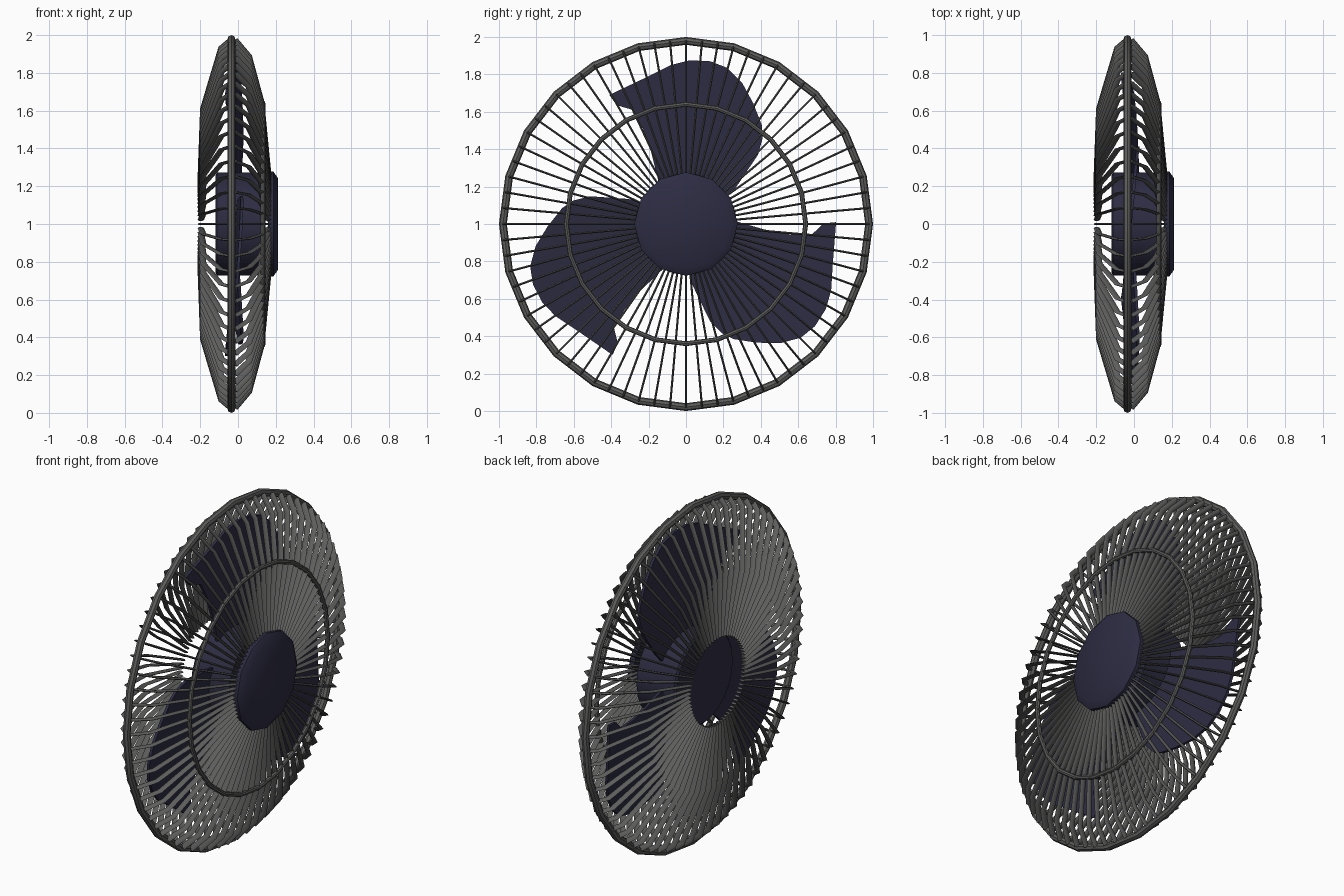
import bpy, bmesh, math
from mathutils import Matrix, Vector

if "Cube" in bpy.data.objects:
    bpy.data.objects.remove(bpy.data.objects["Cube"])

CENTRE = Vector((0, 0, 1))


def material(name, col):
    m = bpy.data.materials.new(name)
    m.diffuse_color = (*col, 1)
    m.use_nodes = True
    m.node_tree.nodes["Principled BSDF"].inputs["Base Color"].default_value = m.diffuse_color
    return m


wire_mat = material("dark_grey_wire", (0.11, 0.11, 0.108))
navy_mat = material("navy_plastic", (0.026, 0.025, 0.055))


def finish(name, bm, mat, angle=35):
    bmesh.ops.recalc_face_normals(bm, faces=bm.faces)
    me = bpy.data.meshes.new(name)
    bm.to_mesh(me)
    bm.free()
    me.materials.append(mat)
    ob = bpy.data.objects.new(name, me)
    ob.location = CENTRE
    bpy.context.collection.objects.link(ob)
    bpy.ops.object.select_all(action='DESELECT')
    ob.select_set(True)
    bpy.context.view_layer.objects.active = ob
    bpy.ops.object.shade_smooth_by_angle(angle=math.radians(angle))
    return ob


def lathe(name, profile, sides, mat, closed=False):
    """Spin (x, radius) points around the x axis."""
    bm = bmesh.new()
    vs = [bm.verts.new((x, 0, r)) for x, r in profile]
    es = [bm.edges.new(p) for p in zip(vs, vs[1:])]
    if closed:
        es.append(bm.edges.new((vs[-1], vs[0])))
    bmesh.ops.spin(bm, geom=vs + es, cent=(0, 0, 0), axis=(1, 0, 0),
                   angle=math.tau, steps=sides, use_duplicate=False)
    bmesh.ops.remove_doubles(bm, verts=bm.verts, dist=1e-4)
    return finish(name, bm, mat)


def ring(name, x, radius, tube, sides):
    pts = [(x + tube * math.cos(i * math.tau / 8), radius + tube * math.sin(i * math.tau / 8))
           for i in range(8)]
    lathe(name, pts, sides, wire_mat, closed=True)


def wires(name, profile, outward, count=72, width=0.013, depth=0.034):
    """Sweep a narrow, deep oval rib along an (x, radius) path, repeated around x.
    outward is the x direction of the cage's outside; the path is 0.009 below the outer edge."""
    bm = bmesh.new()
    pts = [Vector((x, 0, r)) for x, r in profile]
    side = Vector((0, 1, 0))
    for k in range(count):
        rot = Matrix.Rotation(k * math.tau / count, 3, 'X')
        loops = []
        for i, p in enumerate(pts):
            t = (pts[min(i + 1, len(pts) - 1)] - pts[max(i - 1, 0)]).normalized()
            up = t.cross(side)
            if up.x * outward < 0:
                up = -up
            mid = p + up * (0.009 - depth / 2)
            loops.append([bm.verts.new(rot @ (mid + side * (math.sin(a) * width / 2)
                                              + up * (math.cos(a) * depth / 2)))
                          for a in (j * math.tau / 6 for j in range(6))])
        for a, b in zip(loops, loops[1:]):
            for j in range(6):
                bm.faces.new((a[j], a[(j + 1) % 6], b[(j + 1) % 6], b[j]))
        bm.faces.new(loops[0])
        bm.faces.new(loops[-1])
    finish(name, bm, wire_mat, 65)


# Wire cage
ring("outer_ring", -0.035, 0.979, 0.021, 24)
ring("front_inner_ring", 0.132, 0.64, 0.013, 24)
wires("front_cage_wires", [(0.172, 0.22), (0.13, 0.65), (0.065, 0.89), (-0.01, 0.978)], 1)
wires("back_cage_wires", [(-0.205, 0.25), (-0.192, 0.61), (-0.095, 0.935), (-0.04, 0.98)], -1)

# Hub and front cap
lathe("hub", [(-0.12, 0), (-0.12, 0.26), (-0.11, 0.272), (0.13, 0.272), (0.13, 0)], 24, navy_mat)
lathe("front_cap", [(0.16, 0), (0.16, 0.277), (0.188, 0.277), (0.213, 0.24), (0.213, 0)], 12, navy_mat)

# Three pitched blades, outline in (y, z) from the hub centre
outline = [(-0.13, 0.15), (-0.155, 0.26), (-0.185, 0.38), (-0.23, 0.51), (-0.285, 0.61), (-0.37, 0.635),
           (-0.41, 0.69), (-0.2, 0.79), (-0.08, 0.85), (0.02, 0.875), (0.13, 0.87), (0.22, 0.835),
           (0.3, 0.755), (0.36, 0.645), (0.405, 0.53), (0.41, 0.46), (0.385, 0.37), (0.27, 0.2), (0.18, 0.1)]
for n in range(3):
    bm = bmesh.new()
    f = bm.faces.new([bm.verts.new((-0.028 + 0.1 * y, y, z)) for y, z in outline])
    ext = bmesh.ops.extrude_face_region(bm, geom=[f], use_keep_orig=True)
    bmesh.ops.translate(bm, vec=(0.016, 0, 0),
                        verts=[v for v in ext["geom"] if isinstance(v, bmesh.types.BMVert)])
    bmesh.ops.rotate(bm, verts=bm.verts, cent=(0, 0, 0),
                     matrix=Matrix.Rotation(n * math.tau / 3, 3, 'X'))
    finish(f"blade_{n + 1}", bm, navy_mat)
